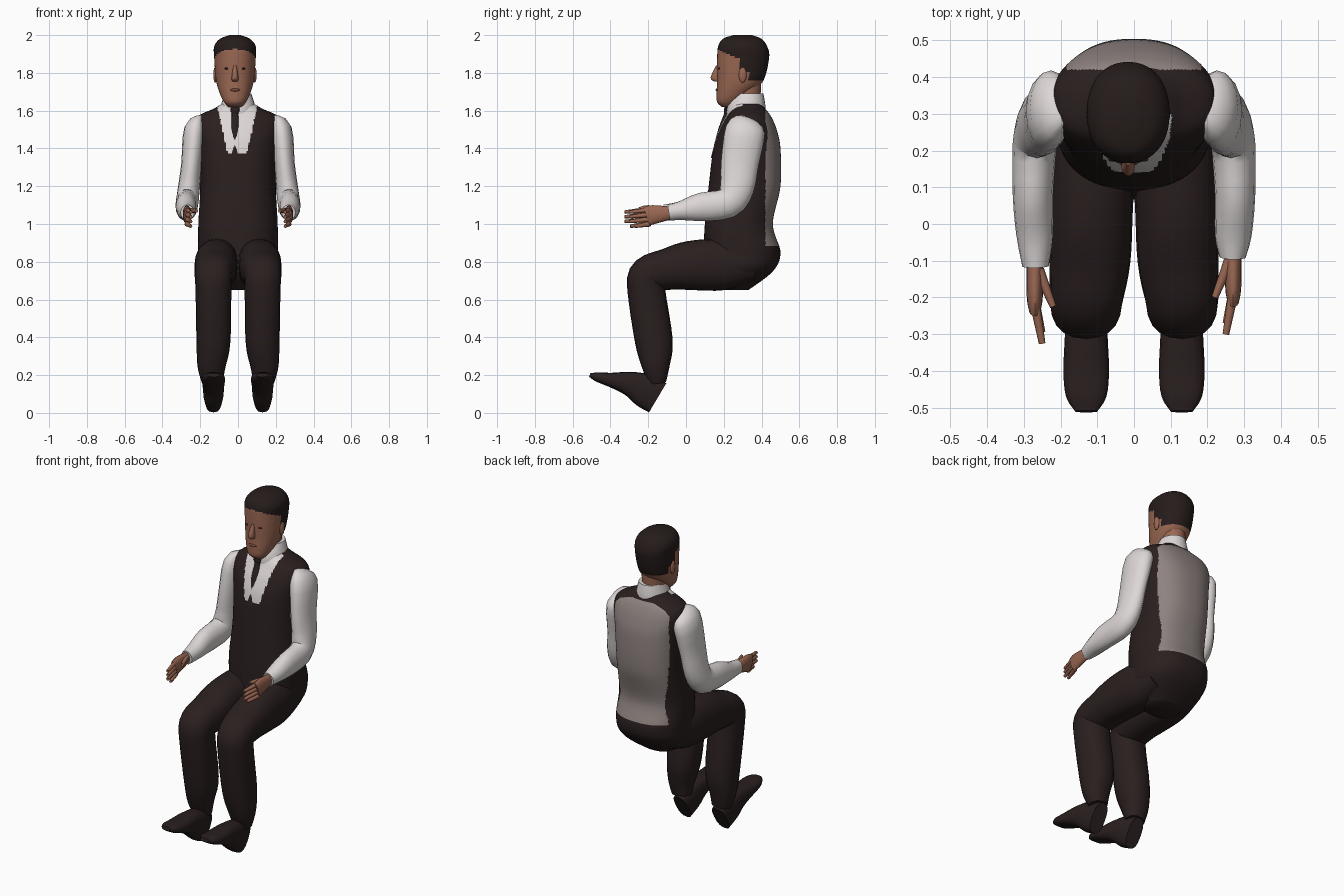
import bpy, bmesh, math
from mathutils import Vector, Matrix

cube = bpy.data.objects.get("Cube")
if cube:
    bpy.data.objects.remove(cube)


def material(name, red, green, blue):
    mat = bpy.data.materials.new(name)
    mat.use_nodes = True
    colour = (red, green, blue, 1)
    mat.diffuse_color = colour
    mat.node_tree.nodes["Principled BSDF"].inputs["Base Color"].default_value = colour
    return mat


CLOTH = material("dark cloth", .023, .0135, .0135)
SHIRT = material("white shirt", .72, .68, .67)
SATIN = material("grey satin", .27, .225, .215)
SKIN = material("skin", .32, .135, .085)
LIPS = material("lips", .2, .07, .05)
HAIR = material("dark hair", .019, .012, .011)


def finish(name, bm, materials):
    """Turn the bmesh into a smooth shaded object."""
    bmesh.ops.recalc_face_normals(bm, faces=bm.faces)
    mesh = bpy.data.meshes.new(name)
    bm.to_mesh(mesh)
    bm.free()
    for mat in materials:
        mesh.materials.append(mat)
    part = bpy.data.objects.new(name, mesh)
    bpy.context.collection.objects.link(part)
    bpy.ops.object.select_all(action="DESELECT")
    part.select_set(True)
    bpy.context.view_layer.objects.active = part
    bpy.ops.object.shade_smooth_by_angle(angle=math.radians(50))


def ball(name, centre, radii, mat):
    bm = bmesh.new()
    place = Matrix.LocRotScale(Vector(centre), None, Vector(radii))
    bmesh.ops.create_uvsphere(bm, u_segments=12, v_segments=8, radius=1, matrix=place)
    finish(name, bm, [mat])


def smooth_path(keys, steps):
    """Catmull-Rom interpolation through the key sections."""
    points = [keys[0], *keys, keys[-1]]
    path = []
    for before, start, end, after in zip(points, points[1:], points[2:], points[3:]):
        for step in range(steps):
            t = step / steps
            path.append([
                q + t / 2 * (r - p + t * (2 * p - 5 * q + 4 * r - s + t * (3 * (q - r) + s - p)))
                for p, q, r, s in zip(before, start, end, after)])
    return path + [keys[-1]]


def oval(angle, power):
    """Point on a rounded-square outline of half size one."""
    return [math.copysign(abs(v) ** (2 / power), v) for v in (math.cos(angle), math.sin(angle))]


def loft(name, keys, materials, sides=16, steps=3, power=2, level=False, rule=None):
    """Skin oval sections (x, y, z, half width, half depth) along a path."""
    path = smooth_path(keys, steps)
    centres = [Vector(section[:3]) for section in path]
    outline = [oval(math.tau * k / sides, power) for k in range(sides)]
    bm = bmesh.new()
    rings = []
    for i, (centre, section) in enumerate(zip(centres, path)):
        across, up = Vector((1, 0, 0)), Vector((0, 1, 0))
        if not level:
            tangent = centres[min(i + 1, len(path) - 1)] - centres[max(i - 1, 0)]
            tangent.normalize()
            across = (across - tangent * across.dot(tangent)).normalized()
            up = tangent.cross(across)
        width, depth = section[3:]
        rings.append([bm.verts.new(centre + across * a * width + up * b * depth)
                      for a, b in outline])
    for lower, upper in zip(rings, rings[1:]):
        for k in range(sides):
            bm.faces.new((lower[k - 1], lower[k], upper[k], upper[k - 1]))
    bm.faces.new(rings[0])
    bm.faces.new(rings[-1])
    if rule:
        for face in bm.faces:
            face.material_index = rule(face.calc_center_median())
    finish(name, bm, materials)


def stack(name, rows, materials, x=0, **options):
    """Level sections given as (height, front, back, half width)."""
    keys = [(x, (front + back) / 2, height, width, (back - front) / 2)
            for height, front, back, width in rows]
    loft(name, keys, materials, level=True, **options)


# Torso: waistcoat with shirt opening and satin back, down to the seat
def torso_rule(c):
    if c.y < .3 and c.z > 1.37 and abs(c.x + .004) < .05 + (c.z - 1.37) / 4.5:
        return 1
    if .88 < c.z < 1.6 and c.y > .42 and abs(c.x) < .185:
        return 2
    return 0


stack("waistcoat_and_seat", [
    (.65, .16, .33, .1), (.75, .07, .46, .2), (.85, .09, .5, .21), (1, .1, .46, .21),
    (1.2, .12, .5, .2), (1.4, .145, .5, .21), (1.5, .175, .48, .225), (1.57, .21, .45, .21),
    (1.61, .23, .42, .13), (1.64, .25, .4, .08)],
    [CLOTH, SHIRT, SATIN], sides=160, steps=12, power=2.4, rule=torso_rule)

# Collar, neck and tie
stack("collar", [(1.58, .215, .42, .1), (1.63, .22, .42, .09), (1.69, .255, .41, .07)], [SHIRT],
      sides=24)
stack("neck", [(1.6, .25, .39, .06), (1.77, .25, .4, .07)], [SKIN], x=-.01)
stack("tie", [(1.35, .132, .16, .026), (1.5, .17, .2, .023), (1.58, .2, .22, .017),
              (1.6, .2, .22, .024), (1.64, .21, .23, .025)], [CLOTH], x=-.016)

# Head with short hair
MIDDLE = -.016


def hair_rule(c):
    if c.y < .29:
        return c.z > 2 - c.y * .45
    return c.z > (1.81 if c.y < .335 else 1.755)


stack("head", [
    (1.62, .19, .25, .035), (1.645, .165, .28, .058), (1.69, .162, .34, .08),
    (1.76, .165, .41, .1), (1.88, .165, .44, .11), (1.94, .17, .43, .11),
    (1.98, .195, .4, .08), (2, .25, .35, .03)],
    [SKIN, HAIR], x=MIDDLE, sides=64, steps=8, power=2.2, rule=hair_rule)
stack("nose", [(1.755, .15, .18, .014), (1.775, .13, .18, .018), (1.84, .16, .18, .008)],
      [SKIN], x=MIDDLE)
ball("lips", (MIDDLE, .165, 1.71), (.026, .008, .008), LIPS)


# Paired parts are described on the left and mirrored for the right
def mirrored(side, keys, reach=0):
    return [(side * x, y + reach, *rest) for x, y, *rest in keys]


for label, side, reach in (("left", 1, 0), ("right", -1, -.025)):
    # Face details
    ball(label + "_eye", (MIDDLE + side * .042, .175, 1.823), (.013, .005, .006), HAIR)
    ball(label + "_ear", (MIDDLE + side * .104, .3, 1.79), (.011, .021, .042), SKIN)

    # Trouser leg from hip over the knee to the ankle
    loft(label + "_trouser_leg", mirrored(side, [
        (.11, .36, .79, .08, .09), (.11, .2, .785, .11, .135), (.117, .02, .78, .113, .13),
        (.12, -.1, .76, .11, .11), (.13, -.2, .73, .1, .1), (.13, -.21, .65, .095, .1),
        (.13, -.17, .38, .09, .1), (.14, -.16, .25, .075, .075), (.135, -.15, .16, .055, .045)]),
        [CLOTH], sides=20, steps=4, power=2.3)

    # Shoe with raised toe
    loft(label + "_shoe", mirrored(side, [
        (.13, -.15, .08, .045, .09), (.13, -.22, .12, .055, .09), (.13, -.3, .155, .058, .065),
        (.13, -.4, .175, .062, .038), (.13, -.47, .19, .055, .025), (.13, -.51, .2, .03, .01)]),
        [CLOTH], power=2.6)

    # Sleeve from shoulder to cuff
    loft(label + "_sleeve", mirrored(side, [
        (.19, .33, 1.55, .02, .06), (.225, .315, 1.5, .06, .105), (.245, .285, 1.32, .055, .1),
        (.26, .27, 1.19, .058, .09), (.27, .22, 1.11, .06, .08), (.275, .08, 1.09, .055, .075),
        (.27, -.03, 1.07, .05, .05), (.268, reach - .09, 1.06, .036, .042)]), [SHIRT])

    # Hand with palm facing inward
    loft(label + "_palm", mirrored(side, [
        (.27, -.06, 1.06, .022, .03), (.27, -.17, 1.05, .022, .05), (.27, -.21, 1.04, .016, .05)],
        reach), [SKIN])
    for number, finger in enumerate(("index", "middle", "ring", "little")):
        height = 1.075 - number / 40
        tip = -.27 if finger == "little" else -.3
        loft(f"{label}_{finger}_finger", mirrored(side, [
            (.27, -.19, height, .014, .014), (.25, tip, height - .012, .009, .009)],
            reach), [SKIN], sides=8)
    loft(label + "_thumb", mirrored(side, [
        (.26, -.1, 1.07, .016, .016), (.22, -.2, 1.07, .009, .01)], reach), [SKIN], sides=8)
